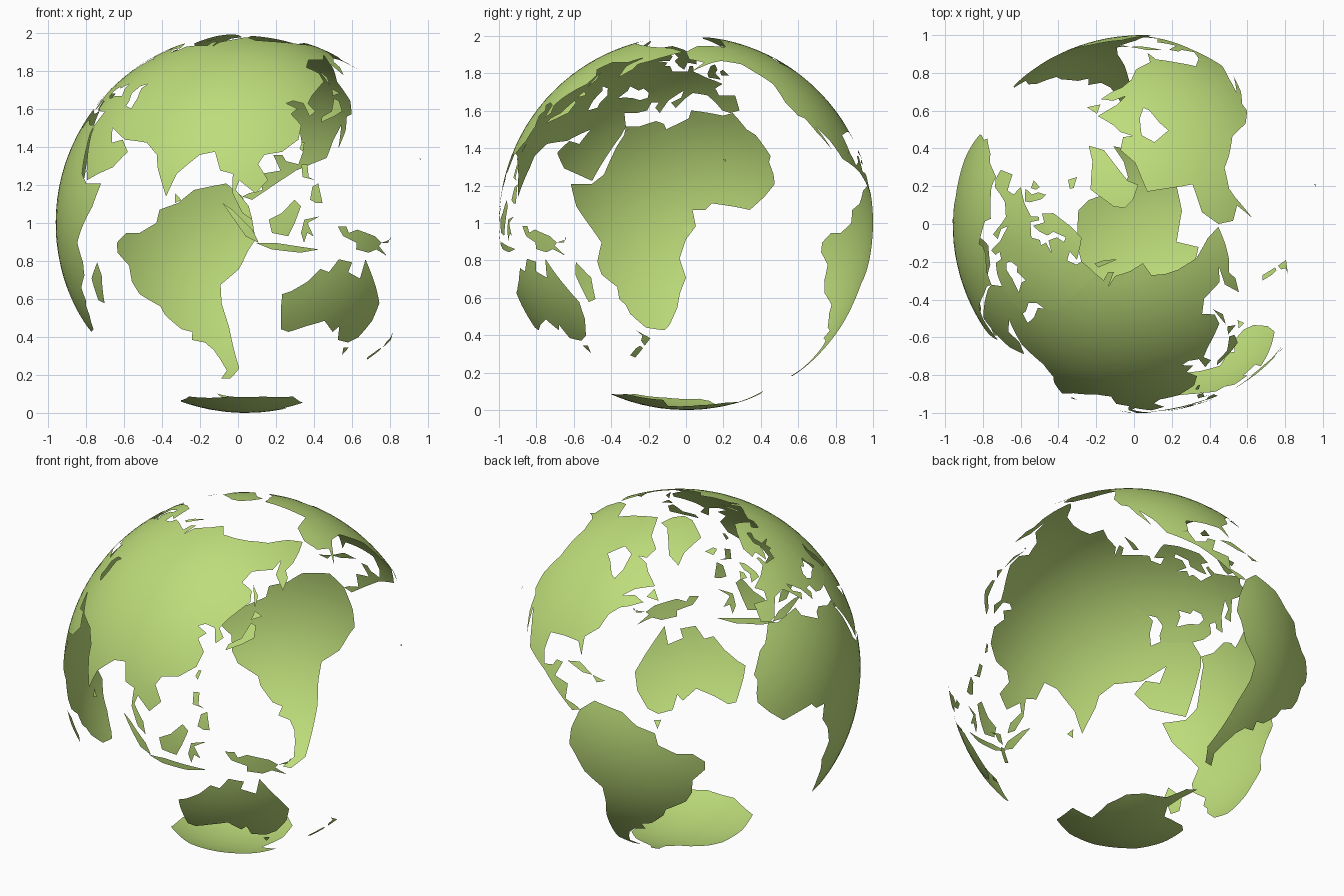
import bpy
from math import radians, sin, cos, ceil
from mathutils import Vector
from mathutils.geometry import delaunay_2d_cdt

default_cube = bpy.data.objects.get("Cube")
if default_cube:
    bpy.data.objects.remove(default_cube, do_unlink=True)

FRONT_LONGITUDE = 102
GRID = 0.03              # spacing of interior points on the flattened patch
COAST_STEP = 0.03        # longest coast segment
CENTRE = Vector((0.04, 0, 1))  # the open ocean side leaves the globe off centre

green = bpy.data.materials.new("leaf_green")
green.use_nodes = True
land_colour = (0.51, 0.72, 0.195, 1)
green.diffuse_color = land_colour
green.node_tree.nodes["Principled BSDF"].inputs["Base Color"].default_value = land_colour


def on_globe(longitude, latitude):
    """Direction on the unit globe for a longitude and latitude."""
    turn = radians(longitude - FRONT_LONGITUDE)
    lat = radians(latitude)
    return Vector((cos(lat) * sin(turn), -cos(lat) * cos(turn), sin(lat)))


def coast(points):
    """Closed outline, divided finely enough to follow the curve of the globe."""
    corners = [on_globe(lon, lat) for lon, lat in points]
    outline = []
    for start, end in zip(corners, corners[1:] + corners[:1]):
        pieces = max(1, ceil((end - start).length / COAST_STEP))
        outline += [start.lerp(end, i / pieces).normalized() for i in range(pieces)]
    return outline


def inside(point, segments):
    """Even-odd test, so an inner outline becomes a hole."""
    hit = False
    for a, b in segments:
        if (a.y > point.y) != (b.y > point.y):
            if point.x < a.x + (b.x - a.x) * (point.y - a.y) / (b.y - a.y):
                hit = not hit
    return hit


def land(name, *outlines):
    """Curved sheet of land, filled on a flat patch and wrapped on the globe."""
    rings = [coast(points) for points in outlines]
    middle = sum(rings[0], Vector()).normalized()
    to_patch = middle.rotation_difference(Vector((0, 0, 1)))
    flat, edges, segments = [], [], []
    for ring in rings:
        first = len(flat)
        count = len(ring)
        for direction in ring:
            v = to_patch @ direction
            flat.append(Vector((v.x, v.y)) / (1 + v.z))
        for i in range(count):
            pair = (first + i, first + (i + 1) % count)
            edges.append(pair)
            segments.append((flat[pair[0]], flat[pair[1]]))

    # Interior points keep the sheet round
    reach = ceil(max(p.length for p in flat) / GRID)
    for i in range(-reach, reach + 1):
        for j in range(-reach, reach + 1):
            p = Vector((i + 0.5 * (j % 2), j)) * GRID
            if inside(p, segments):
                flat.append(p)

    result = delaunay_2d_cdt(flat, edges, [], 0, 1e-6)
    points, triangles = result[0], result[2]
    kept = [t for t in triangles
            if inside(sum((points[i] for i in t), Vector((0, 0))) / len(t), segments)]

    from_patch = to_patch.inverted()
    wrapped = []
    for p in points:
        r = p.length_squared
        v = Vector((2 * p.x, 2 * p.y, 1 - r)) / (1 + r)
        wrapped.append(from_patch @ v + CENTRE)

    mesh = bpy.data.meshes.new(name)
    mesh.from_pydata(wrapped, [], kept)
    mesh.materials.append(green)
    mesh.shade_smooth()
    mesh.update()
    bpy.context.collection.objects.link(bpy.data.objects.new(name, mesh))


# Europe with Asia Minor; the second outline is the inland sea
land("europe", [
    (-9, 37), (-9, 43), (-2, 43), (-1, 46), (-5, 48), (2, 51), (8, 54), (8, 57), (10, 57), (11, 54),
    (19, 54), (21, 57), (24, 57), (23, 59), (30, 60), (22, 60), (21, 63), (25, 65), (22, 66), (17, 62),
    (19, 60), (16, 57), (13, 55), (11, 59), (6, 58), (5, 62), (14, 68), (25, 71), (31, 70), (41, 67),
    (33, 66), (38, 64), (44, 66), (44, 68), (54, 69), (60, 69), (58, 50), (53, 47), (49, 46), (47, 43),
    (49, 40), (49, 38), (44, 37), (36, 36), (31, 36), (27, 37), (26, 40), (23, 40), (24, 38), (22, 36),
    (19, 41), (13, 45), (14, 42), (18, 40), (16, 38), (12, 42), (9, 44), (3, 43), (0, 40), (-2, 37),
    (-5, 36)],
    [(28, 42), (28, 44), (31, 46), (33, 45), (38, 47), (38, 45), (41, 42), (35, 42), (31, 41)])

# Asia, meeting Europe along a shared border
land("asia", [
    (36, 36), (44, 37), (49, 38), (53, 37), (53, 41), (51, 45), (53, 47), (58, 50), (60, 69), (68, 69),
    (67, 72), (72, 73), (74, 68), (75, 72), (88, 75), (104, 78), (113, 74), (127, 73), (140, 72), (160, 70),
    (180, 69), (190, 66), (179, 63), (170, 60), (163, 58), (162, 55), (157, 51), (156, 57), (163, 62),
    (155, 59), (142, 59), (136, 55), (141, 52), (140, 48), (130, 42), (127, 39), (129, 36), (126, 34),
    (125, 39), (121, 40), (118, 39), (122, 37), (119, 35), (122, 31), (120, 26), (114, 22), (108, 21),
    (106, 18), (109, 13), (105, 9), (100, 13), (99, 10), (103, 5), (104, 1), (101, 3), (98, 9), (98, 15),
    (94, 16), (92, 22), (87, 21), (80, 15), (77, 8), (73, 17), (72, 21), (67, 25), (57, 26), (48, 30),
    (51, 25), (56, 26), (60, 22), (55, 17), (43, 13), (35, 28), (34, 31)])

land("africa", [
    (-6, 36), (-2, 35), (10, 37), (11, 34), (15, 32), (19, 30), (20, 32), (23, 33), (29, 31), (34, 31),
    (34, 28), (33, 30), (36, 24), (37, 21), (39, 15), (43, 12), (51, 12), (48, 5), (42, -2), (39, -6),
    (41, -12), (40, -16), (35, -20), (35, -24), (33, -26), (32, -29), (27, -34), (20, -35), (18, -33),
    (15, -27), (14, -22), (12, -17), (14, -11), (12, -5), (9, -1), (10, 4), (6, 4), (4, 6), (-3, 5),
    (-8, 4), (-13, 8), (-17, 12), (-17, 15), (-16, 19), (-17, 21), (-13, 28), (-10, 30)])

# North America; the second outline is the northern bay
land("north_america", [
    (-168, 66), (-157, 71), (-130, 70), (-125, 73), (-112, 77), (-88, 80), (-78, 76), (-72, 71), (-62, 66),
    (-66, 62), (-72, 62), (-65, 60), (-62, 57), (-56, 52), (-66, 50), (-71, 47), (-65, 48), (-60, 46),
    (-66, 44), (-70, 43), (-74, 40), (-76, 35), (-81, 31), (-80, 25), (-83, 29), (-90, 29), (-97, 28),
    (-97, 22), (-95, 18), (-91, 19), (-90, 21), (-87, 21), (-89, 16), (-83, 15), (-83, 10), (-79, 9),
    (-77, 8), (-80, 7), (-86, 11), (-94, 16), (-105, 20), (-109, 26), (-114, 31), (-110, 23), (-115, 29),
    (-118, 34), (-121, 35), (-124, 40), (-124, 48), (-130, 54), (-134, 58), (-146, 60), (-152, 59),
    (-165, 54), (-157, 59), (-166, 61)],
    [(-94, 59), (-87, 64), (-78, 62), (-77, 56), (-79, 52), (-82, 53), (-88, 57)])

land("south_america", [
    (-77, 8), (-72, 12), (-62, 10), (-57, 6), (-51, 4), (-50, 0), (-44, -3), (-39, -3), (-35, -6),
    (-35, -9), (-39, -13), (-39, -18), (-41, -22), (-48, -26), (-49, -29), (-54, -34), (-58, -35),
    (-57, -38), (-62, -39), (-65, -42), (-67, -46), (-69, -51), (-65, -55), (-70, -55), (-75, -50),
    (-73, -40), (-72, -33), (-70, -25), (-70, -19), (-76, -14), (-79, -8), (-81, -5), (-80, 1)])

land("australia", [
    (114, -22), (117, -21), (122, -18), (126, -14), (129, -15), (132, -11), (137, -12), (136, -15),
    (141, -17), (142, -11), (145, -15), (149, -20), (153, -25), (153, -31), (150, -37), (146, -39),
    (140, -38), (138, -33), (136, -35), (131, -31), (124, -33), (118, -35), (115, -34), (114, -26)])

land("antarctica", [
    (0, -70), (30, -69), (55, -66), (90, -66), (115, -66), (140, -66), (170, -71), (165, -78),
    (-160, -78), (-150, -77), (-120, -74), (-100, -73), (-75, -72), (-66, -66), (-58, -64),
    (-62, -70), (-62, -75), (-45, -78), (-30, -76), (-12, -72)])

# Islands between Asia and Australia
southern_islands = {
    "new_guinea": [(131, -1), (134, -1), (135, -3), (138, -2), (145, -4), (148, -6), (147, -7),
                   (151, -10), (146, -8), (143, -9), (138, -8), (138, -6), (133, -4)],
    "new_britain": [(148, -6), (152, -5), (152, -4), (151, -6)],
    "borneo": [(109, 1), (113, 3), (117, 7), (119, 5), (117, 0), (115, -4), (110, -3)],
    "sumatra": [(95, 6), (98, 4), (104, -2), (106, -6), (102, -4)],
    "java": [(105, -6), (111, -6), (125, -8), (119, -9), (110, -8)],
    "sulawesi": [(120, 1), (125, 2), (121, 0), (123, -4), (121, -3), (120, -6), (119, -3)],
    "luzon": [(120, 18), (122, 18), (122, 14), (124, 13), (120, 14)],
    "mindanao": [(122, 7), (123, 11), (125, 12), (126, 6), (124, 6)],
    "tasmania": [(145, -41), (148, -41), (147, -44)],
    "new_zealand_north": [(173, -35), (178, -38), (175, -41), (174, -39), (175, -37)],
    "new_zealand_south": [(173, -41), (174, -42), (169, -46), (167, -45), (171, -42)],
    "madagascar": [(49, -12), (50, -16), (47, -25), (44, -24), (44, -17)],
}

# Islands of the northern seas and beside the Americas
northern_islands = {
    "japan": [(130, 32), (131, 34), (136, 36), (140, 41), (142, 40), (141, 36), (136, 34)],
    "hokkaido": [(140, 42), (142, 45), (145, 43)],
    "sakhalin": [(142, 46), (142, 54), (144, 50)],
    "taiwan": [(120, 23), (121, 25), (122, 25), (121, 22)],
    "ceylon": [(80, 9), (82, 7), (80, 6)],
    "britain": [(-5, 50), (-3, 53), (-5, 55), (-5, 58), (-2, 57), (1, 53), (1, 51)],
    "ireland": [(-10, 52), (-8, 55), (-6, 54), (-6, 52)],
    "iceland": [(-24, 65), (-16, 66), (-14, 65), (-19, 63)],
    "novaya_zemlya": [(52, 71), (56, 74), (68, 77), (57, 71)],
    "greenland": [(-73, 78), (-60, 82), (-32, 83), (-20, 80), (-22, 71), (-40, 65), (-44, 60),
                  (-51, 64), (-54, 70), (-60, 76)],
    "cuba": [(-85, 22), (-80, 23), (-74, 20), (-78, 20)],
    "hispaniola": [(-74, 20), (-69, 19), (-72, 18)],
    "newfoundland": [(-59, 48), (-56, 51), (-53, 47)],
    "hawaii": [(-156, 20), (-155, 20), (-155, 19)],
}

for group in (southern_islands, northern_islands):
    for island, outline in group.items():
        land(island, outline)
